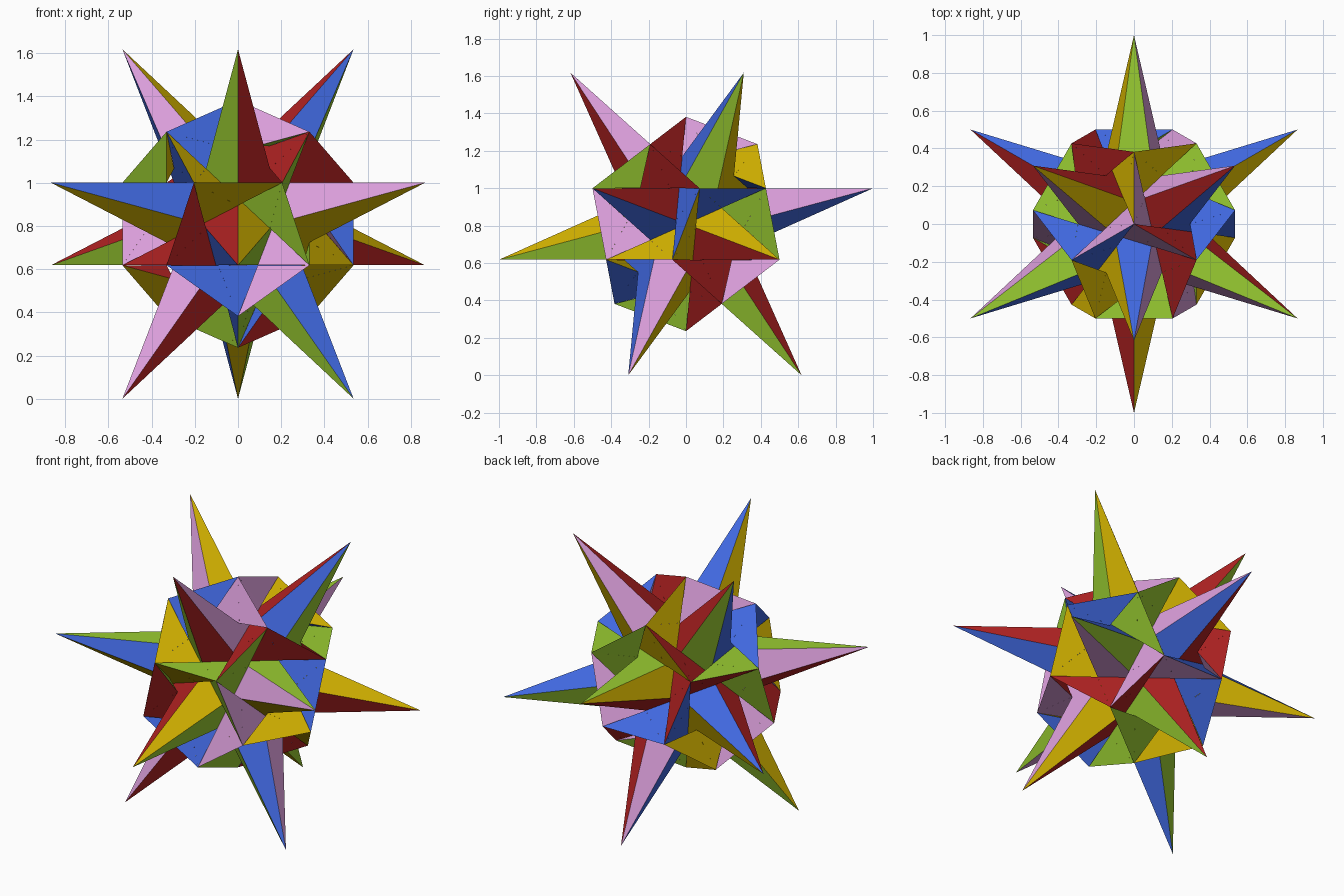
import bpy
import bmesh
import math
from itertools import combinations
from mathutils import Vector

cube = bpy.data.objects.get("Cube")
if cube:
    bpy.data.objects.remove(cube, do_unlink=True)

PHI = (1 + math.sqrt(5)) / 2
CENTRE = Vector((0, 0, PHI / 2))
STEEP, SHALLOW, TWIST = math.sqrt(5) / 3, 1 / 3, 37.76
PLANE = PHI / 2 - 1 / PHI      # distance of every face plane from the centre
CORNER = 3 * PLANE             # radius of the body's corners


def linear(r, g, b):
    """sRGB bytes to a linear colour."""
    def channel(c):
        c /= 255
        return c / 12.92 if c <= 0.04045 else ((c + 0.055) / 1.055) ** 2.4
    return (channel(r), channel(g), channel(b), 1.0)


def make_material(name, rgb):
    mat = bpy.data.materials.new(name)
    mat.use_nodes = True
    color = linear(*rgb)
    mat.diffuse_color = color
    bsdf = mat.node_tree.nodes["Principled BSDF"]
    bsdf.inputs["Base Color"].default_value = color
    bsdf.inputs["Roughness"].default_value = 0.8
    return mat


def ring(radius, z, start):
    """Three points evenly spaced around the vertical axis."""
    angles = [math.radians(start + 120 * k) for k in range(3)]
    return [Vector((radius * math.cos(a), radius * math.sin(a), z)) for a in angles]


def direction(z, azimuth):
    """Unit vector from its height and its azimuth in degrees."""
    return ring(math.sqrt(max(0, 1 - z * z)), z, azimuth)[0]


def turned_group(turn):
    return [direction(SHALLOW, 90 - TWIST + turn), direction(-SHALLOW, 270 + TWIST + turn),
            direction(STEEP, 210 + turn), direction(-STEEP, 150 + turn)]


# Each colour covers the four face directions of one tetrahedron
groups = [
    ("green", (154, 205, 50),
     [direction(1, 0)] + [direction(-SHALLOW, 150 - TWIST + 120 * k) for k in range(3)]),
    ("pink", (221, 160, 221),
     [direction(-1, 0)] + [direction(SHALLOW, 90 + TWIST + 120 * k) for k in range(3)]),
    ("red", (178, 34, 34), turned_group(0)),
    ("gold", (214, 181, 0), turned_group(120)),
    ("blue", (65, 105, 225), turned_group(240)),
]
normals = [n for group in groups for n in group[2]]
materials = [make_material(name, rgb) for name, rgb, _ in groups]


def build(name, solids):
    """One object from convex solids, each face coloured by the plane it lies in."""
    bm = bmesh.new()
    for points in solids:
        verts = [bm.verts.new(p) for p in points]
        bmesh.ops.convex_hull(bm, input=verts)
    bmesh.ops.recalc_face_normals(bm, faces=bm.faces)
    bmesh.ops.dissolve_limit(bm, angle_limit=math.radians(1),
                             verts=bm.verts, edges=bm.edges)
    for face in bm.faces:
        normal = face.normal.copy()
        if normal.dot(face.calc_center_median()) < 0:
            normal.negate()
        face.material_index = max(
            range(5), key=lambda g: max(n.dot(normal) for n in groups[g][2]))
    bmesh.ops.translate(bm, verts=bm.verts, vec=CENTRE)
    mesh = bpy.data.meshes.new(name)
    bm.to_mesh(mesh)
    bm.free()
    for mat in materials:
        mesh.materials.append(mat)
    bpy.context.collection.objects.link(bpy.data.objects.new(name, mesh))


# Body: five interlocking tetrahedra
build("body", [[-CORNER * n for n in group[2]] for group in groups])

# Ridges: a slim wedge along every line between neighbouring body corners
wedges = []
for a, b in combinations(normals, 2):
    if abs(a.dot(b) - STEEP) < 0.01:
        middle = (a + b).normalized()
        across = middle.cross(a - b).normalized()
        wedges.append([a * CORNER, b * CORNER,
                       middle * 0.3876 + across * 0.0563,
                       middle * 0.3876 - across * 0.0563])
build("ridges", wedges)

# Spikes: twelve long five-sided points, each with a zigzag waist and a short root
tips = (ring(1 / PHI, PHI / 2, 30) + ring(1, PLANE, 90)
        + ring(1, -PLANE, 30) + ring(1 / PHI, -PHI / 2, 90))
spikes = []
for tip in tips:
    axis = tip.normalized()
    points = [tip, axis * 0.2403]
    for n in normals:
        lean = n.dot(axis)
        if abs(lean) < 0.5:
            out = (n - axis * lean).normalized()
            height, radius = (0.3224, 0.1329) if lean > 0 else (0.3590, 0.1556)
            points.append(axis * height + out * radius)
    spikes.append(points)
build("spikes", spikes)
